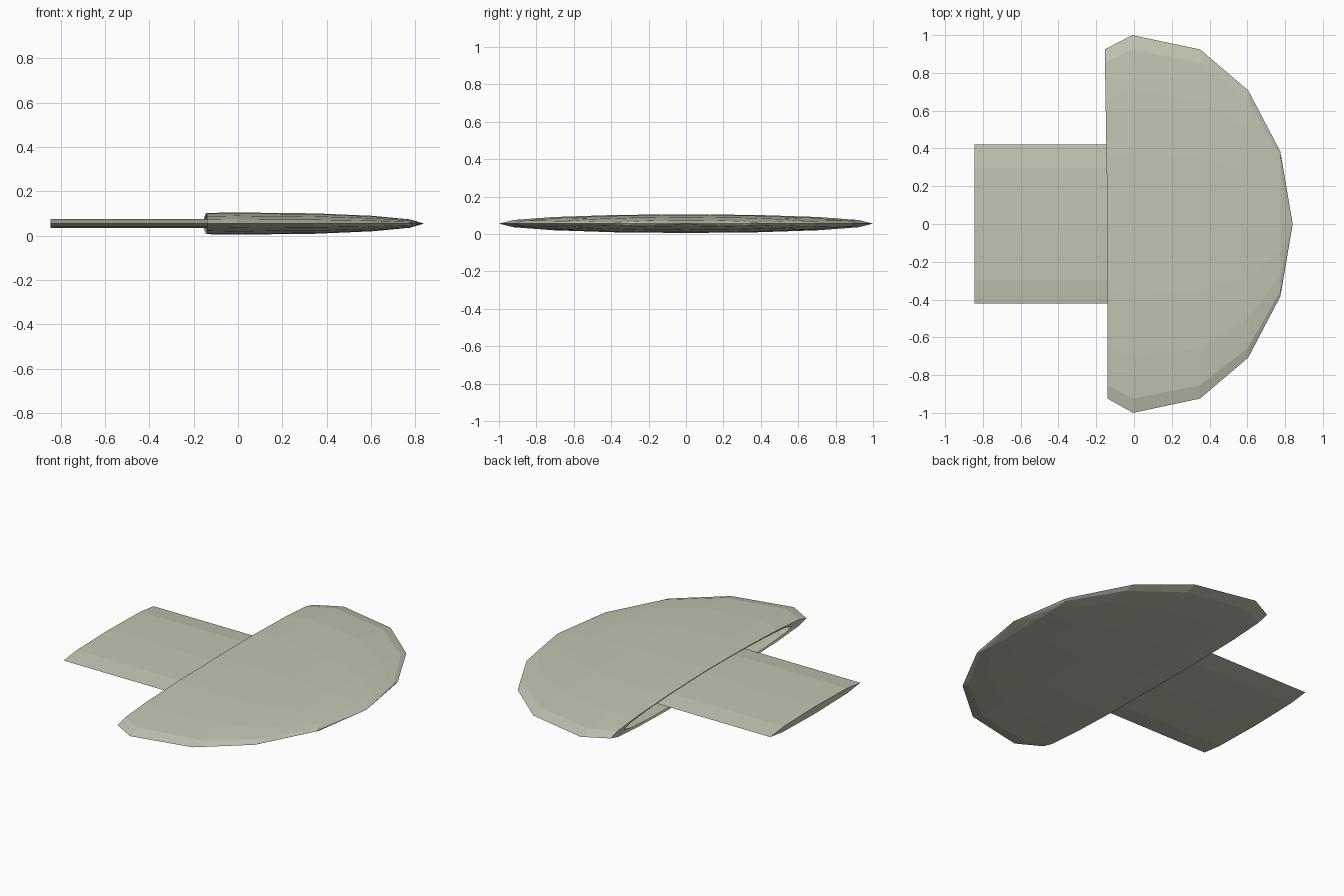
import bpy, bmesh
from math import cos, sin, tau

if "Cube" in bpy.data.objects:
    bpy.data.objects.remove(bpy.data.objects["Cube"])

Z_MID = 0.055  # height of the flat middle plane

mat = bpy.data.materials.new("pale_grey_green")
mat.diffuse_color = (0.55, 0.55, 0.45, 1)
mat.use_nodes = True
mat.node_tree.nodes["Principled BSDF"].inputs["Base Color"].default_value = mat.diffuse_color


def add_ring(bm, x, half_y, half_z, sides, lean=0.0):
    """Ellipse of points across the x axis; lean slants its +y side."""
    ring = []
    for i in range(sides):
        a = tau * i / sides
        y = half_y * cos(a)
        ring.append(bm.verts.new((x - lean * max(y, 0), y, Z_MID + half_z * sin(a))))
    return ring


def bridge(bm, a, b):
    n = len(a)
    for i in range(n):
        j = (i + 1) % n
        bm.faces.new((a[i], a[j], b[j], b[i]))


def finish(bm, name):
    bmesh.ops.recalc_face_normals(bm, faces=bm.faces[:])
    mesh = bpy.data.meshes.new(name)
    bm.to_mesh(mesh)
    bm.free()
    mesh.materials.append(mat)
    bpy.context.collection.objects.link(bpy.data.objects.new(name, mesh))


def fan(bm, ring, x):
    tip = bm.verts.new((x, 0, Z_MID))
    for i in range(len(ring)):
        bm.faces.new((ring[i], ring[(i + 1) % len(ring)], tip))


# Cap: flattened half dome with a hollow underside, running shell to rim to cavity
# (x, half width, half height, lean)
cap_profile = [
    (0.775, 0.383, 0.019, 0), (0.605, 0.707, 0.035, 0), (0.35, 0.924, 0.046, 0),
    (-0.005, 1.0, 0.05, 0.005), (-0.14, 0.924, 0.048, 0.016),
    (-0.135, 0.79, 0.040, 0.016), (0.0, 0.83, 0.041, 0), (0.30, 0.76, 0.036, 0),
    (0.52, 0.57, 0.027, 0),
]
bm = bmesh.new()
rings = [add_ring(bm, x, hy, hz, 16, lean) for x, hy, hz, lean in cap_profile]
for a, b in zip(rings, rings[1:]):
    bridge(bm, a, b)
fan(bm, rings[0], 0.84)
fan(bm, rings[-1], 0.70)
finish(bm, "cap")

# Stem: flattened eight-sided rod reaching into the cap
bm = bmesh.new()
ends = [add_ring(bm, x, 0.42, 0.021, 8) for x in (-0.845, 0.15)]
bridge(bm, *ends)
for ring in ends:
    bm.faces.new(ring)
finish(bm, "stem")
